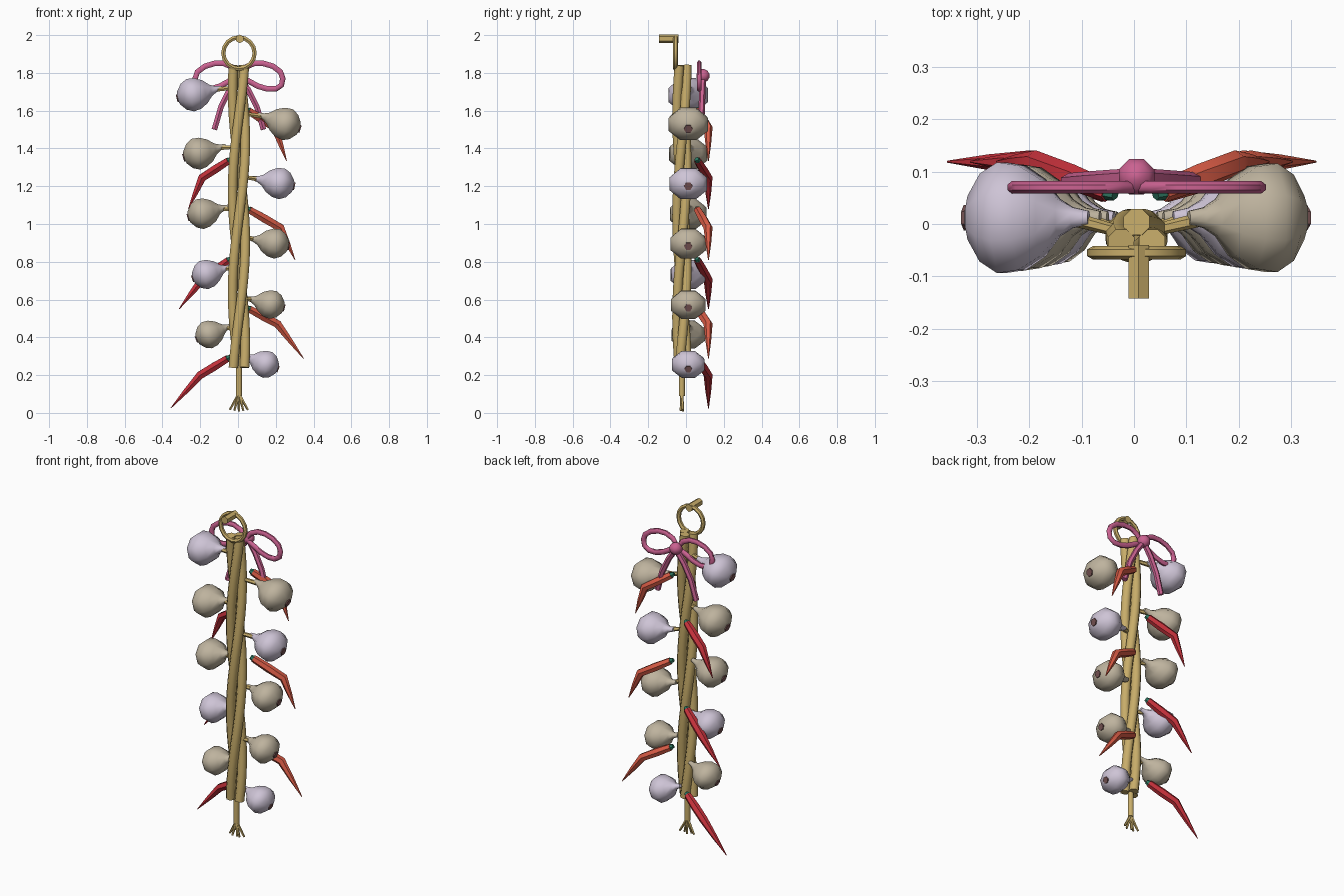
import bpy, bmesh, math
from mathutils import Vector

if "Cube" in bpy.data.objects:
    bpy.data.objects.remove(bpy.data.objects["Cube"])


def srgb(*c):
    return [((v / 255 + 0.055) / 1.055) ** 2.4 for v in c] + [1]


def material(name, *c):
    m = bpy.data.materials.new(name)
    m.diffuse_color = srgb(*c)
    m.use_nodes = True
    m.node_tree.nodes["Principled BSDF"].inputs["Base Color"].default_value = m.diffuse_color
    return m


STRAW = material("straw", 200, 173, 106)
BEIGE = material("beige_skin", 190, 179, 158)
LILAC = material("lilac_skin", 206, 196, 214)
BROWN = material("root_brown", 118, 82, 82)
PINK = material("ribbon_pink", 203, 98, 145)
RED = material("chili_red", 200, 50, 60)
ORANGE = material("chili_orange", 218, 92, 70)
GREEN = material("cap_green", 45, 118, 96)


def tube(name, pts, radii, mat, sides=8, closed=False, depth=1.0, ref=(0, 1, 0), angle=50):
    """Sweep a polygon along a path; depth stretches it along ref."""
    pts = [Vector(p) for p in pts]
    n = len(pts)
    if not isinstance(radii, (list, tuple)):
        radii = [radii] * n
    ref = Vector(ref)
    bm = bmesh.new()
    rings = []
    for i, p in enumerate(pts):
        if closed:
            t = pts[(i + 1) % n] - pts[i - 1]
        else:
            t = pts[min(i + 1, n - 1)] - pts[max(i - 1, 0)]
        t.normalize()
        u = t.cross(ref).normalized()
        v = u.cross(t)
        ring = []
        for k in range(sides):
            a = 2 * math.pi * (k + 0.5) / sides
            ring.append(bm.verts.new(p + radii[i] * (u * math.cos(a) + v * math.sin(a) * depth)))
        rings.append(ring)
    for i in range(n if closed else n - 1):
        a, b = rings[i], rings[(i + 1) % n]
        for k in range(sides):
            j = (k + 1) % sides
            bm.faces.new((a[k], a[j], b[j], b[k]))
    if not closed:
        bm.faces.new(rings[0])
        bm.faces.new(rings[-1])
    bmesh.ops.recalc_face_normals(bm, faces=bm.faces)
    me = bpy.data.meshes.new(name)
    bm.to_mesh(me)
    bm.free()
    me.materials.append(mat)
    ob = bpy.data.objects.new(name, me)
    bpy.context.collection.objects.link(ob)
    bpy.ops.object.select_all(action='DESELECT')
    ob.select_set(True)
    bpy.context.view_layer.objects.active = ob
    bpy.ops.object.shade_smooth_by_angle(angle=math.radians(angle))
    return ob


CX, CY = 0.005, -0.022

# Twisted straw strands
for s in range(3):
    path = []
    for i in range(25):
        z = 0.24 + 1.6 * i / 24
        a = math.radians(90 + 120 * s) + 2 * math.pi * (z - 1.84) / 1.6
        path.append((CX + 0.034 * math.cos(a), CY + 0.026 * math.sin(a), z))
    tube("braid_strand", path, 0.027, STRAW)

# Tail and frayed ends
tube("tail", [(CX, CY, 0.30), (CX, CY, 0.09)], 0.017, STRAW)
for i in range(5):
    d = i - 2
    tube("frayed_end", [(CX, CY, 0.10), (CX + 0.024 * d, CY + 0.006 * (-1) ** i, 0.008 + 0.004 * abs(d))],
         [0.009, 0.006], STRAW, 5)

# Hanging ring and peg
ring = [(CX + 0.083 * math.cos(a), -0.055, 1.905 + 0.083 * math.sin(a))
        for a in [2 * math.pi * i / 16 for i in range(16)]]
tube("hanging_ring", ring, 0.013, STRAW, 6, closed=True)
tube("peg", [(0.009, -0.142, 1.98), (0.009, -0.04, 1.98)], 0.023, STRAW, 6, ref=(0, 0, 1))

# Ribbon bow: two loops, two tails and a knot
LOOP = [(0.0, 1.785), (0.035, 1.83), (0.08, 1.85), (0.13, 1.85), (0.18, 1.835), (0.22, 1.805),
        (0.232, 1.77), (0.225, 1.735), (0.195, 1.715), (0.15, 1.715), (0.10, 1.73), (0.045, 1.76)]
TAIL = [(0.0, 1.78), (0.05, 1.71), (0.095, 1.62), (0.13, 1.50)]
for side in (-1, 1):
    tube("bow_loop", [(CX + side * x, 0.07, z) for x, z in LOOP], 0.016, PINK, 8, closed=True, depth=0.8)
    tube("bow_tail", [(CX + side * x, 0.09 - 0.01 * i / 3, z) for i, (x, z) in enumerate(TAIL)],
         0.017, PINK, 6)
knot = [(CX, 0.09, 1.785 + 0.036 * math.sin(a)) for a in [math.radians(-80 + 32 * i) for i in range(6)]]
tube("bow_knot", knot, [0.038 * math.cos(math.radians(-80 + 32 * i)) for i in range(6)], PINK)

# Garlic bulbs: (centre x, z), (root x, z), stem (x, z), skin, lowest ones smaller
BULBS = [
    (-0.240, 1.685, -0.325, 1.665, 1.715, LILAC), (0.250, 1.530, 0.322, 1.505, 1.580, BEIGE),
    (-0.210, 1.373, -0.292, 1.350, 1.402, BEIGE), (0.220, 1.215, 0.297, 1.200, 1.245, LILAC),
    (-0.190, 1.055, -0.264, 1.035, 1.070, BEIGE), (0.195, 0.897, 0.268, 0.882, 0.930, BEIGE),
    (-0.170, 0.733, -0.233, 0.713, 0.760, LILAC), (0.175, 0.574, 0.245, 0.556, 0.602, BEIGE),
    (-0.155, 0.415, -0.217, 0.390, 0.440, BEIGE), (0.148, 0.257, 0.209, 0.233, 0.295, LILAC)]
PROFILE = [(-1.75, 0.13), (-1.4, 0.2), (-1.1, 0.36), (-0.75, 0.74), (-0.3, 1.0), (0.15, 1.06),
           (0.55, 0.84), (0.85, 0.42), (0.9, 0.25)]
for i, (x, z, rx, rz, sz, skin) in enumerate(BULBS):
    r = 0.09 - 0.0018 * i
    c = Vector((x, 0.012, z))
    axis = Vector((rx - x, 0, rz - z)).normalized()
    tube("garlic_bulb", [c + axis * r * t for t, _ in PROFILE], [r * q for _, q in PROFILE],
         skin, 8, depth=1.2, angle=60)
    tube("bulb_root", [c + axis * r * 0.8, c + axis * r * 0.97], r * 0.27, BROWN, 6)
    tube("bulb_stem", [(math.copysign(0.025, x), -0.015, sz + 0.005), c - axis * r * 1.3],
         [0.011, 0.014], STRAW, 6)

# Chilies: cap, bend and tip as (x, z) pairs
CHILIES = [
    (0.055, 1.600, 0.195, 1.510, 0.257, 1.335), (-0.050, 1.335, -0.190, 1.245, -0.262, 1.080),
    (0.060, 1.075, 0.225, 0.980, 0.302, 0.810), (-0.050, 0.808, -0.190, 0.705, -0.312, 0.550),
    (0.060, 0.550, 0.210, 0.470, 0.347, 0.288), (-0.055, 0.288, -0.200, 0.200, -0.356, 0.025)]
for x, z, bx, bz, tx, tz in CHILIES:
    a, b, t = Vector((x, 0.062, z)), Vector((bx, 0.117, bz)), Vector((tx, 0.119, tz))
    d = (b - a).normalized()
    tube("chili", [a, a.lerp(b, 0.5), b, b.lerp(t, 0.5), t], [0.021, 0.025, 0.024, 0.015, 0.002],
         ORANGE if x > 0 else RED, 6)
    tube("chili_cap", [a - d * 0.018, a + d * 0.006], [0.012, 0.019], GREEN, 6)
